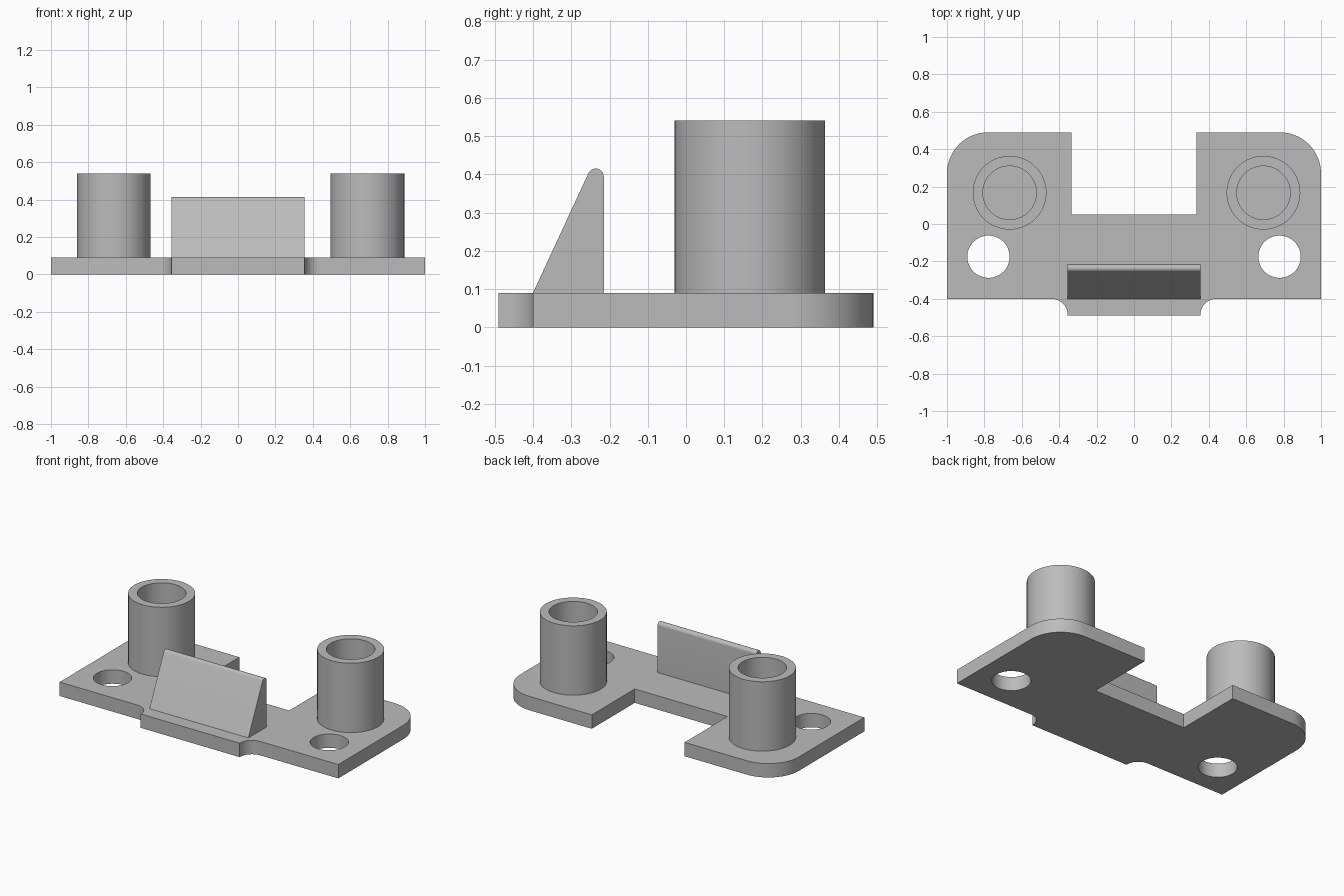
import bpy, bmesh
from math import sin, cos, radians
from mathutils import Matrix

if "Cube" in bpy.data.objects:
    bpy.data.objects.remove(bpy.data.objects["Cube"])

grey = bpy.data.materials.new("plain grey")
grey.use_nodes = True
colour = (0.5, 0.5, 0.5, 1)
grey.diffuse_color = colour
grey.node_tree.nodes["Principled BSDF"].inputs["Base Color"].default_value = colour

PLATE_TOP = 0.09


def arc(cx, cy, r, start, end, n=16):
    angles = [radians(start + (end - start) * i / n) for i in range(n + 1)]
    return [(cx + r * cos(a), cy + r * sin(a)) for a in angles]


def prism(name, outline, depth, matrix=Matrix()):
    """Extrude a closed 2D outline along its local z axis."""
    bm = bmesh.new()
    face = bm.faces.new([bm.verts.new((x, y, 0)) for x, y in outline])
    ext = bmesh.ops.extrude_face_region(bm, geom=[face])
    verts = [v for v in ext["geom"] if isinstance(v, bmesh.types.BMVert)]
    bmesh.ops.translate(bm, vec=(0, 0, depth), verts=verts)
    bmesh.ops.transform(bm, matrix=matrix, verts=bm.verts)
    bmesh.ops.recalc_face_normals(bm, faces=bm.faces)
    mesh = bpy.data.meshes.new(name)
    bm.to_mesh(mesh)
    bm.free()
    mesh.materials.append(grey)
    obj = bpy.data.objects.new(name, mesh)
    bpy.context.collection.objects.link(obj)
    return obj


def smooth(obj):
    bpy.ops.object.select_all(action="DESELECT")
    obj.select_set(True)
    bpy.context.view_layer.objects.active = obj
    bpy.ops.object.shade_smooth_by_angle(angle=radians(30))


def cut(obj, x, y, r, bottom, top):
    """Drill a vertical round hole."""
    cutter = prism("hole_cutter", arc(x, y, r, 0, 354.375, 63), top - bottom,
                   Matrix.Translation((0, 0, bottom)))
    mod = obj.modifiers.new("hole", "BOOLEAN")
    mod.operation, mod.solver, mod.object = "DIFFERENCE", "EXACT", cutter
    bpy.context.view_layer.objects.active = obj
    bpy.ops.object.modifier_apply(modifier=mod.name)
    bpy.data.objects.remove(cutter)


# Base plate: right half of the outline, then mirrored across x
half = [(0.355, -0.49)] + arc(0.44, -0.485, 0.085, 180, 90, 10)
half += [(1, -0.4)] + arc(0.78, 0.27, 0.22, 0, 90)
half += [(0.333, 0.49), (0.333, 0.05)]
plate = prism("base_plate", half + [(-x, y) for x, y in reversed(half)], PLATE_TOP)

# Screw holes through the plate
for side in (-1, 1):
    cut(plate, side * 0.778, -0.175, 0.113, -0.1, 0.2)
smooth(plate)

# Hollow posts, closed at the plate
for name, x in (("right_post", -0.665), ("left_post", 0.692)):
    post = prism(name, arc(x, 0.167, 0.197, 0, 354.375, 63), 0.54 - PLATE_TOP,
                 Matrix.Translation((0, 0, PLATE_TOP)))
    cut(post, x, 0.167, 0.143, PLATE_TOP + 0.002, 0.7)
    smooth(post)

# Wedge rib with a rounded crest, extruded along x
profile = [(-0.215, PLATE_TOP)] + arc(-0.236, 0.394, 0.021, 0, 155, 12) + [(-0.4, PLATE_TOP)]
along_x = Matrix(((0, 0, 1, -0.355), (1, 0, 0, 0), (0, 1, 0, 0), (0, 0, 0, 1)))
smooth(prism("wedge_rib", profile, 0.71, along_x))
